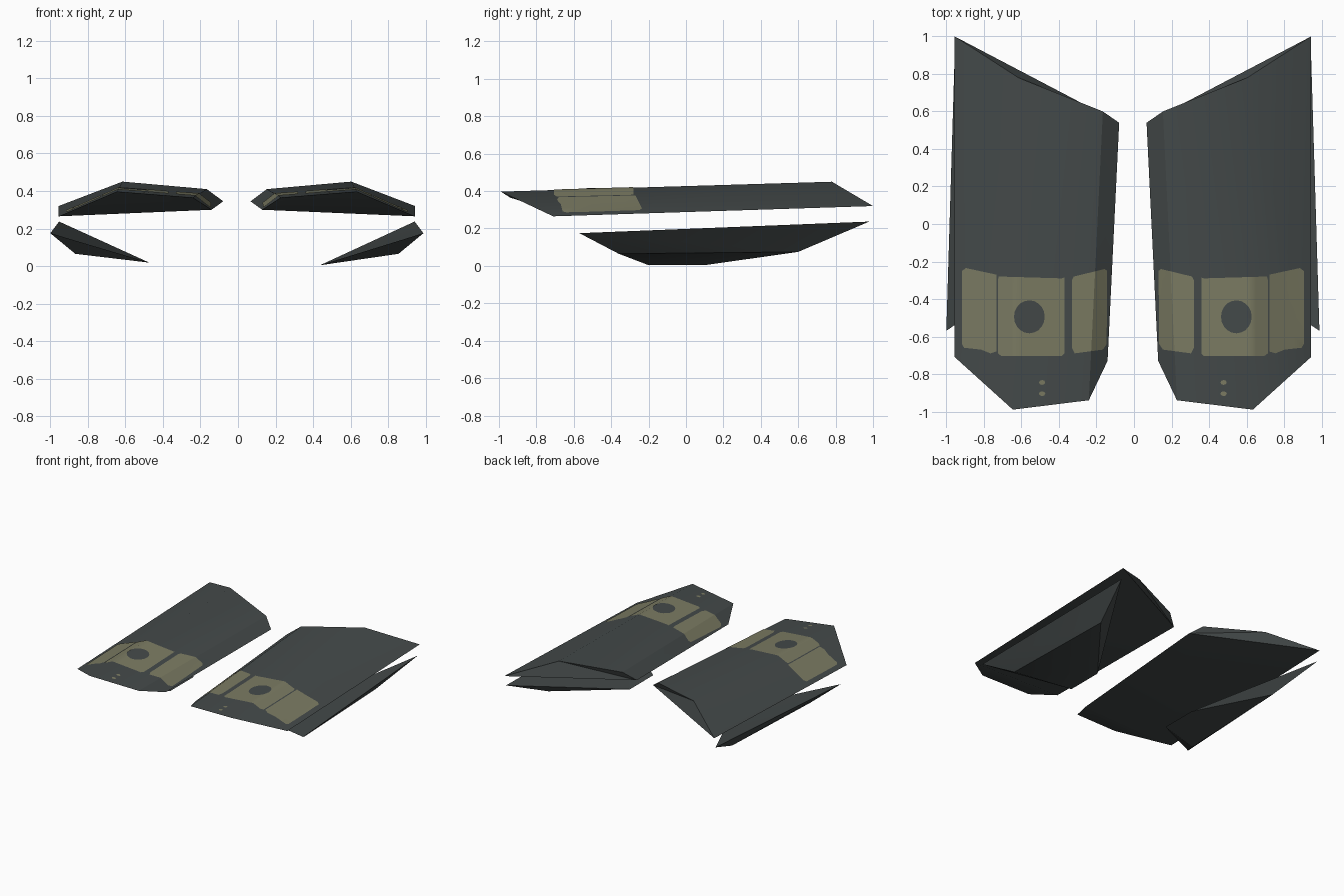
import bpy, bmesh, math
from mathutils import Vector
from mathutils.bvhtree import BVHTree

if "Cube" in bpy.data.objects:
    bpy.data.objects.remove(bpy.data.objects["Cube"])

CX = -0.006  # mirror plane of the pair


def material(name, rgb):
    m = bpy.data.materials.new(name)
    m.diffuse_color = (*rgb, 1)
    m.use_nodes = True
    m.node_tree.nodes["Principled BSDF"].inputs["Base Color"].default_value = m.diffuse_color
    return m


DARK = material("dark slate", (0.058, 0.068, 0.068))
BEIGE = material("olive beige", (0.2, 0.2, 0.125))


def finish(bm, name, mat):
    me = bpy.data.meshes.new(name)
    bm.to_mesh(me)
    me.materials.append(mat)
    me.shade_smooth()
    me.set_sharp_from_angle(angle=math.radians(32))
    ob = bpy.data.objects.new(name, me)
    bpy.context.collection.objects.link(ob)
    return ob


def loft(name, side, front, back, mat):
    """Closed solid between a front and a back section."""
    bm = bmesh.new()
    a, b = [[bm.verts.new((side * x + CX, y, z)) for x, y, z in sec] for sec in (front, back)]
    n = len(a)
    for i in range(n):
        j = (i + 1) % n
        bm.faces.new((a[i], a[j], b[j], b[i]))
    bm.faces.new(a)
    bm.faces.new(b[::-1])
    bmesh.ops.recalc_face_normals(bm, faces=bm.faces)
    bmesh.ops.triangulate(bm, faces=bm.faces)
    tree = BVHTree.FromBMesh(bm)
    finish(bm, name, mat)
    bm.free()
    return tree


def plate(name, side, outline, tree, ridges, lift, mat):
    """Thin painted plate: a flat outline cut into cells and draped on the shell."""
    bm = bmesh.new()
    bm.faces.new([bm.verts.new((side * x + CX, y, 0)) for x, y in outline])

    def cut(co, no):
        bmesh.ops.bisect_plane(bm, geom=bm.verts[:] + bm.edges[:] + bm.faces[:],
                               plane_co=co, plane_no=no)

    for p, q in ridges:
        p, q = [Vector((side * v[0] + CX, v[1], 0)) for v in (p, q)]
        d = q - p
        cut(p, Vector((d.y, -d.x, 0)))
    for k in range(-20, 21):
        cut((k * 0.05, 0, 0), (1, 0, 0))
        cut((0, k * 0.05, 0), (0, 1, 0))
    for v in bm.verts:
        hit = tree.ray_cast(Vector((v.co.x, v.co.y, 1)), Vector((0, 0, -1)))[0]
        if hit is None:
            hit = tree.find_nearest(Vector((v.co.x, v.co.y, 0.35)))[0]
        v.co = hit + Vector((0, 0, lift))
    for f in bm.faces:
        f.normal_update()
        if f.normal.z < 0:
            f.normal_flip()
    finish(bm, name, mat)
    bm.free()


def disc(x, y, rx, ry, n):
    return [(x + rx * math.cos(2 * math.pi * i / n), y + ry * math.sin(2 * math.pi * i / n))
            for i in range(n)]


# Upper shell sections: inner rim, inner shoulder, ridge, outer rim
FRONT = [(0.135, -0.73, 0.30), (0.235, -0.94, 0.365), (0.64, -0.99, 0.397), (0.95, -0.71, 0.265)]
BACK = [(0.073, 0.54, 0.345), (0.16, 0.60, 0.41), (0.61, 0.78, 0.45), (0.95, 1.0, 0.32)]
RIDGES = [(FRONT[1], BACK[1]), (FRONT[2], BACK[2])]

# Painted panels
PANELS = {
    "inner_panel": [(0.137, -0.25), (0.15, -0.24), (0.315, -0.28), (0.325, -0.30), (0.325, -0.66),
                    (0.31, -0.69), (0.16, -0.67), (0.14, -0.64)],
    "middle_panel": [(0.365, -0.285), (0.38, -0.29), (0.715, -0.28), (0.72, -0.30), (0.72, -0.69),
                     (0.70, -0.705), (0.38, -0.705), (0.365, -0.69)],
    "outer_panel": [(0.728, -0.27), (0.89, -0.235), (0.912, -0.25), (0.912, -0.64), (0.90, -0.66),
                    (0.81, -0.67), (0.76, -0.69), (0.728, -0.68)],
}

for side, label in ((1, "right"), (-1, "left")):
    tree = loft(f"{label}_upper_shell", side, FRONT, BACK, DARK)
    for part, outline in PANELS.items():
        plate(f"{label}_{part}", side, outline, tree, RIDGES, 0.003, BEIGE)
    # Dark round spot in the middle panel and two small marks at the nose
    plate(f"{label}_round_spot", side, disc(0.552, -0.495, 0.082, 0.088, 20), tree, RIDGES, 0.005, DARK)
    for i, y in enumerate((-0.845, -0.905)):
        plate(f"{label}_nose_mark_{i + 1}", side, disc(0.484, y, 0.017, 0.013, 8), tree, RIDGES, 0.003, BEIGE)

    # Lower side blade: inner tip, keel, outer edge
    tip, tz = (0.443, 0.004) if side > 0 else (0.467, 0.018)
    loft(f"{label}_lower_blade", side,
         [(tip, -0.20, tz), (0.862, -0.36, 0.065), (0.995, -0.57, 0.175)],
         [(tip, 0.10, tz), (0.83, 0.60, 0.075), (0.948, 0.98, 0.237)], DARK)
